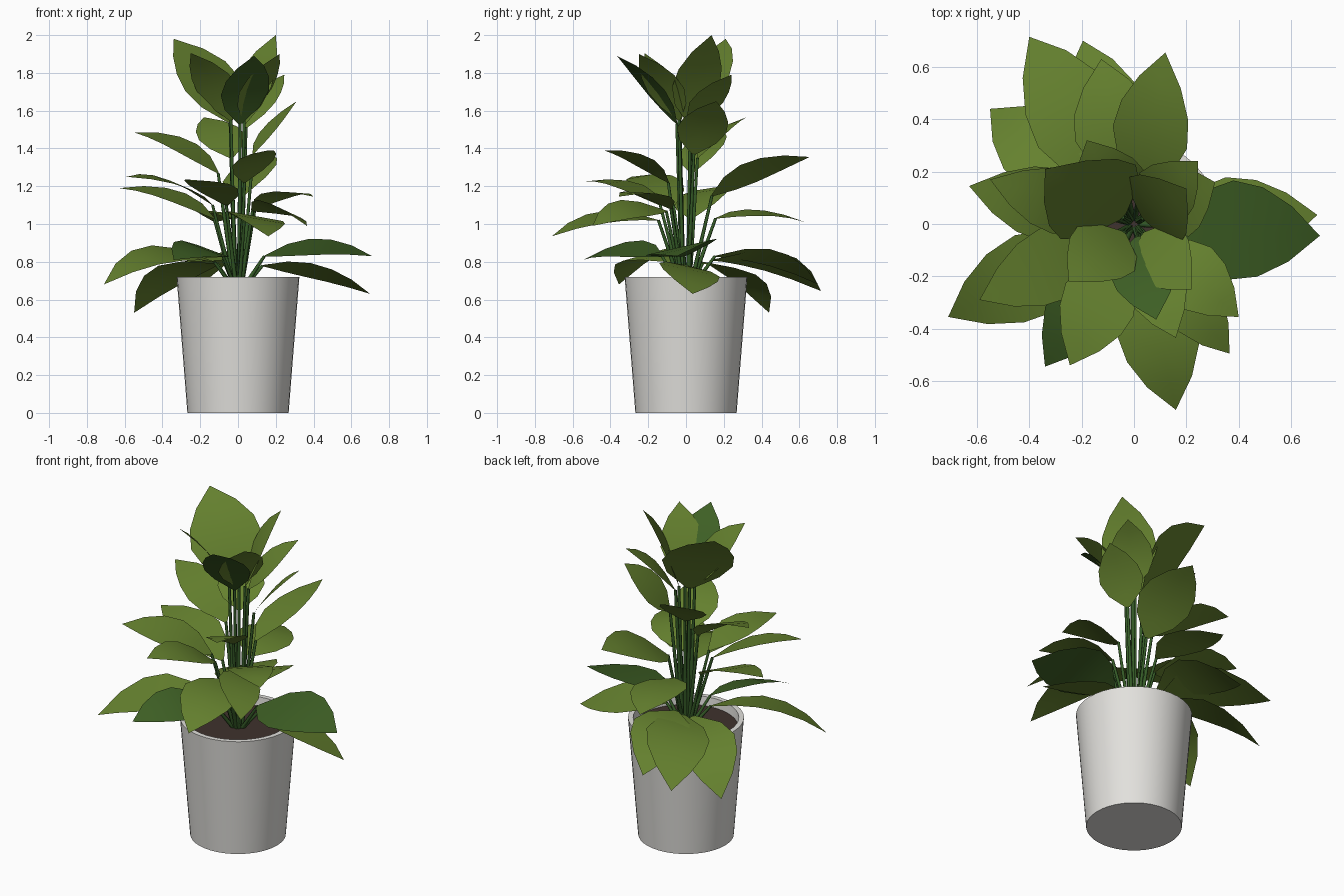
import bpy, bmesh, math
from mathutils import Vector, Quaternion

if "Cube" in bpy.data.objects:
    bpy.data.objects.remove(bpy.data.objects["Cube"])


def material(name, rgb):
    m = bpy.data.materials.new(name)
    m.diffuse_color = (*rgb, 1)
    m.use_nodes = True
    m.node_tree.nodes["Principled BSDF"].inputs["Base Color"].default_value = m.diffuse_color
    return m


LIGHT = material("leaf_green", (0.13, 0.22, 0.028))
DARK = material("deep_leaf_green", (0.048, 0.115, 0.018))
STEM = material("stem_green", (0.035, 0.105, 0.02))
POT = material("pale_ceramic", (0.76, 0.75, 0.72))
SOIL = material("brown_soil", (0.05, 0.032, 0.026))


def add_object(name, bm, mat, angle=40):
    me = bpy.data.meshes.new(name)
    bm.to_mesh(me)
    bm.free()
    ob = bpy.data.objects.new(name, me)
    bpy.context.collection.objects.link(ob)
    me.materials.append(mat)
    bpy.ops.object.select_all(action='DESELECT')
    ob.select_set(True)
    bpy.context.view_layer.objects.active = ob
    bpy.ops.object.shade_smooth_by_angle(angle=math.radians(angle))
    return ob


def lathe(name, profile, mat, sides=40):
    bm = bmesh.new()
    rings = [[bm.verts.new((r * math.cos(2 * math.pi * i / sides),
                            r * math.sin(2 * math.pi * i / sides), z))
              for i in range(sides)] for r, z in profile]
    for a, b in zip(rings, rings[1:]):
        for i in range(sides):
            j = (i + 1) % sides
            bm.faces.new((a[i], a[j], b[j], b[i]))
    bm.faces.new(rings[0][::-1])
    bm.faces.new(rings[-1])
    return add_object(name, bm, mat)


# pot with an inner wall, and the soil disc
lathe("pot", [(0.268, 0), (0.325, 0.72), (0.296, 0.72), (0.288, 0.62)], POT)
lathe("soil", [(0.288, 0.63), (0.291, 0.665)], SOIL)

# half-width of a leaf along its length
OUTLINE = [(0, 0.08), (0.2, 0.74), (0.4, 1.0), (0.6, 0.9), (0.8, 0.56), (1, 0.0)]


def leaf(name, base, tip, width, arch, roll, mat):
    """Pointed blade arching from base to tip; roll lifts its right-hand edge."""
    base, tip = Vector(base), Vector(tip)
    along = tip - base
    side = Vector((0, 0, 1)).cross(along).normalized()
    up = along.cross(side).normalized()
    side = Quaternion(along.normalized(), -math.radians(roll)) @ side
    bm = bmesh.new()
    rows = []
    for t, w in OUTLINE:
        mid = base + along * t + up * (arch * 4 * t * (1 - t))
        h = side * (width / 2 * w)
        if w == 0:
            rows.append([bm.verts.new(mid)])
        else:
            rows.append([bm.verts.new(p) for p in (mid + h, mid, mid - h)])
    for a, b in zip(rows, rows[1:]):
        if len(b) == 1:
            bm.faces.new((a[1], b[0], a[0]))
            bm.faces.new((a[2], b[0], a[1]))
        else:
            for k in (0, 1):
                bm.faces.new((a[k + 1], b[k + 1], b[k], a[k]))
    bm.normal_update()
    add_object(name, bm, mat, 60)


def stem(name, start, end, r0=0.012, r1=0.008, sides=6):
    start, end = Vector(start), Vector(end)
    d = end - start
    rot = d.to_track_quat('Z', 'Y').to_matrix().to_4x4()
    rot.translation = (start + end) / 2
    bm = bmesh.new()
    bmesh.ops.create_cone(bm, cap_ends=True, segments=sides, radius1=r0,
                          radius2=r1, depth=d.length, matrix=rot)
    add_object(name, bm, STEM, 70)


# leaves by tier: (tip, base radius, base height, width, arch, roll, material)
LOW = [
    ((-0.71, -0.355, 0.68), 0.14, 0.80, 0.34, 0.10, 14, LIGHT),
    ((-0.55, 0.44, 0.53), 0.14, 0.79, 0.33, 0.08, -9, LIGHT),
    ((-0.40, 0.715, 0.645), 0.16, 0.81, 0.36, 0.08, 12, LIGHT),
    ((-0.195, 0.70, 0.68), 0.16, 0.83, 0.33, 0.07, 12, LIGHT),
    ((-0.34, -0.545, 0.81), 0.15, 0.83, 0.28, 0.05, 18, DARK),
    ((0.71, -0.045, 0.83), 0.14, 0.83, 0.39, 0.05, -13, DARK),
    ((0.70, 0.035, 0.63), 0.13, 0.78, 0.33, 0.04, 13, LIGHT),
]
MIDDLE = [
    ((-0.125, 0.63, 1.01), 0.16, 1.03, 0.32, 0.04, -6, LIGHT),
    ((0.12, 0.655, 1.355), 0.14, 1.15, 0.31, 0.04, 18, LIGHT),
    ((-0.63, 0.145, 1.19), 0.13, 1.03, 0.29, 0.05, 9, LIGHT),
    ((-0.55, 0.17, 1.485), 0.11, 1.27, 0.26, 0.05, 11, LIGHT),
    ((-0.59, -0.29, 1.25), 0.15, 1.10, 0.29, 0.05, 10, LIGHT),
    ((-0.245, -0.54, 1.225), 0.15, 1.10, 0.29, 0.05, 4, LIGHT),
    ((0.16, -0.71, 0.935), 0.15, 1.02, 0.32, 0.06, 10, LIGHT),
    ((0.365, -0.495, 0.99), 0.13, 1.07, 0.25, 0.05, 20, LIGHT),
    ((0.40, -0.355, 1.145), 0.12, 1.08, 0.26, 0.05, 3, LIGHT),
    ((0.16, -0.435, 1.39), 0.10, 1.22, 0.24, 0.04, -8, LIGHT),
]
HIGH = [
    ((0.085, -0.365, 1.89), 0.05, 1.53, 0.27, 0.03, -8, DARK),
    ((-0.25, -0.22, 1.905), 0.05, 1.55, 0.28, 0.03, -12, LIGHT),
    ((0.22, -0.25, 1.90), 0.05, 1.55, 0.26, 0.03, -8, LIGHT),
    ((-0.34, 0.21, 1.98), 0.05, 1.54, 0.41, 0.04, 17, LIGHT),
    ((0.20, 0.135, 2.0), 0.04, 1.53, 0.32, 0.03, -4, LIGHT),
    ((0.245, 0.24, 1.79), 0.06, 1.51, 0.25, 0.03, 0, LIGHT),
    ((0.31, 0.16, 1.65), 0.09, 1.37, 0.28, 0.02, 9, LIGHT),
    ((-0.18, 0.32, 1.565), 0.07, 1.35, 0.27, 0.03, 8, LIGHT),
]

for tier, leaves in (("low", LOW), ("middle", MIDDLE), ("high", HIGH)):
    for n, (tip, radius, height, width, arch, roll, mat) in enumerate(leaves, 1):
        a = math.atan2(tip[1], tip[0])
        out = Vector((math.cos(a), math.sin(a), 0))
        base = out * radius + Vector((0, 0, height))
        stem(f"{tier}_stem_{n}", out * 0.02 + Vector((0, 0, 0.65)), base)
        leaf(f"{tier}_leaf_{n}", base, tip, width, arch, roll, mat)
